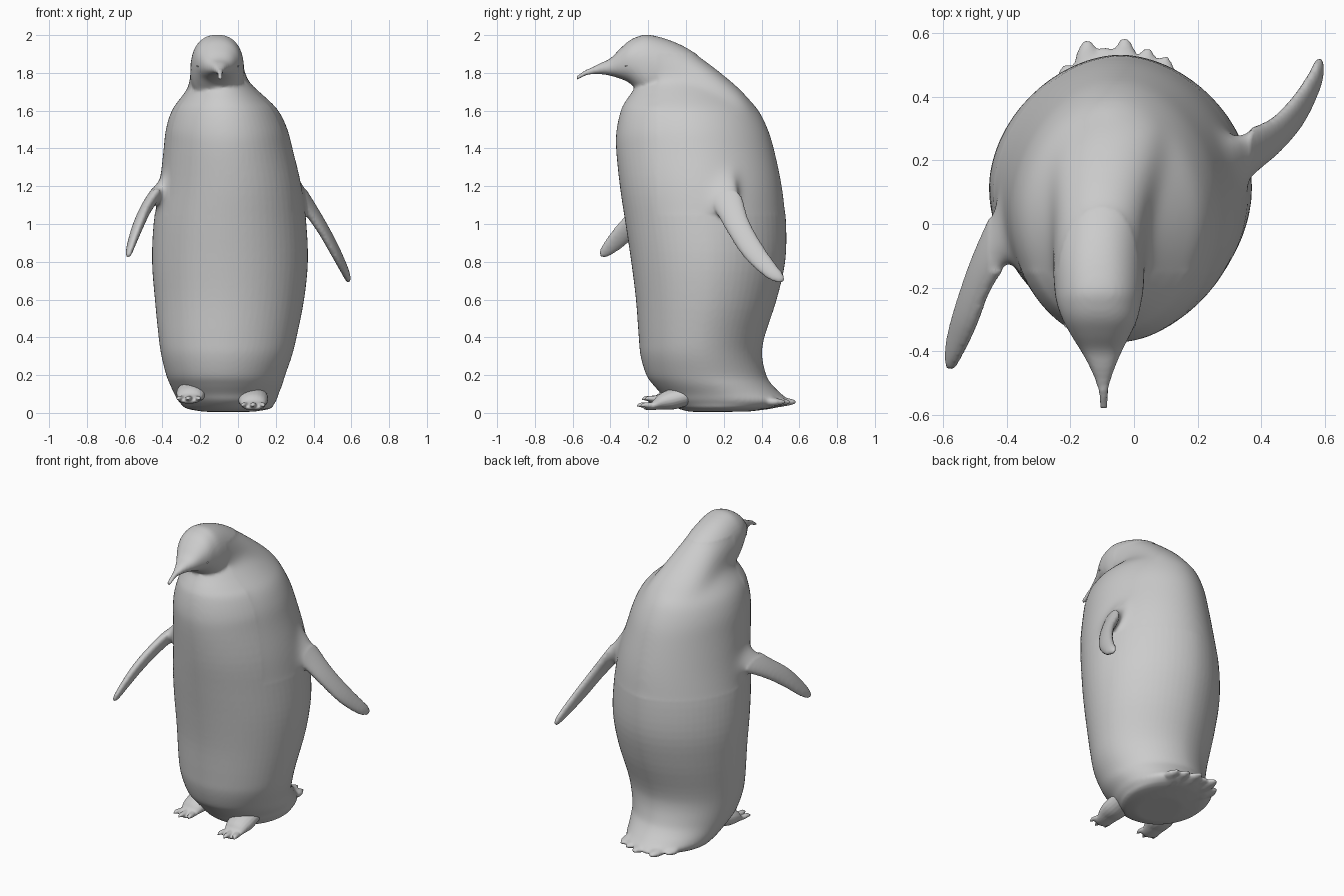
import bpy, bmesh, math
from mathutils import Vector

if "Cube" in bpy.data.objects:
    bpy.data.objects.remove(bpy.data.objects["Cube"])


def spline(rows, steps):
    """Catmull-Rom interpolation of rows of numbers."""
    out = []
    for i in range(len(rows) - 1):
        a, b = rows[max(i - 1, 0)], rows[i]
        c, d = rows[i + 1], rows[min(i + 2, len(rows) - 1)]
        for k in range(steps):
            t = k / steps
            out.append([0.5 * (2 * q + (r - p) * t + (2 * p - 5 * q + 4 * r - s) * t * t
                               + (3 * q - p - 3 * r + s) * t ** 3)
                        for p, q, r, s in zip(a, b, c, d)])
    out.append(list(rows[-1]))
    return out


def ring(center, u, v, power=2.0, n=64, back=None):
    """Superellipse; the +v half can have its own exponent."""
    pts = []
    for i in range(n):
        a = 2 * math.pi * i / n
        c, s = math.cos(a), math.sin(a)
        e = 2 / (back if back and s > 0 else power)
        pts.append(center + u * math.copysign(abs(c) ** e, c) + v * math.copysign(abs(s) ** e, s))
    return pts


def loft(bm, rings):
    loops = [[bm.verts.new(p) for p in r] for r in rings]
    n = len(loops[0])
    for a, b in zip(loops, loops[1:]):
        for i in range(n):
            j = (i + 1) % n
            bm.faces.new((a[i], a[j], b[j], b[i]))
    bm.faces.new(loops[0][::-1])
    bm.faces.new(loops[-1])


def blade(bm, path, normal, steps=6, n=20):
    """Tapered limb; path rows are x, y, z, half width, half thickness."""
    rows = spline(path, steps)
    rings = []
    for i, r in enumerate(rows):
        t = Vector(rows[min(i + 1, len(rows) - 1)][:3]) - Vector(rows[max(i - 1, 0)][:3])
        w = t.cross(Vector(normal)).normalized()
        th = w.cross(t).normalized()
        rings.append(ring(Vector(r[:3]), w * max(r[3], .001), th * max(r[4], .001), n=n))
    loft(bm, rings)


def finish(bm, name, voxel=None, smooth=0):
    bmesh.ops.recalc_face_normals(bm, faces=bm.faces[:])
    me = bpy.data.meshes.new(name)
    bm.to_mesh(me)
    bm.free()
    for p in me.polygons:
        p.use_smooth = True
    ob = bpy.data.objects.new(name, me)
    bpy.context.collection.objects.link(ob)
    if voxel:
        m = ob.modifiers.new("blend", 'REMESH')
        m.mode, m.voxel_size, m.use_smooth_shade = 'VOXEL', voxel, True
        s = ob.modifiers.new("soften", 'SMOOTH')
        s.factor, s.iterations = 0.5, smooth
    return ob


X, Y, Z = Vector((1, 0, 0)), Vector((0, 1, 0)), Vector((0, 0, 1))

# Torso flaring into the tail: z, x min, x max, y front, y back
torso = [(.006, -.18, .08, .02, .32), (.022, -.27, .17, -.04, .45), (.045, -.30, .19, -.08, .525),
         (.07, -.32, .205, -.11, .54), (.1, -.337, .215, -.13, .505), (.15, -.36, .235, -.175, .455),
         (.2, -.38, .25, -.21, .425), (.3, -.405, .285, -.24, .403), (.4, -.42, .31, -.25, .415),
         (.6, -.44, .35, -.265, .48), (.8, -.455, .37, -.29, .525), (1.0, -.447, .362, -.32, .53),
         (1.2, -.418, .338, -.35, .51), (1.4, -.395, .29, -.37, .468), (1.5, -.385, .265, -.367, .438),
         (1.6, -.355, .218, -.345, .39), (1.65, -.32, .17, -.32, .345), (1.7, -.28, .115, -.285, .285),
         (1.75, -.25, .06, -.255, .21), (1.8, -.235, .02, -.24, .1)]
bm = bmesh.new()
loft(bm, [ring(Vector(((a + b) / 2, (f + k) / 2, z)), X * (b - a) / 2, Y * (k - f) / 2, 2, back=1.85)
          for z, a, b, f, k in spline(torso, 4)])

# Head, beak and nape: y, z bottom, z top, x centre, half width
head = [(-.582, 1.758, 1.782, -.095, .012), (-.53, 1.786, 1.816, -.096, .016),
        (-.5, 1.792, 1.828, -.097, .022), (-.45, 1.793, 1.853, -.099, .04),
        (-.4, 1.785, 1.877, -.102, .064), (-.35, 1.77, 1.927, -.105, .092),
        (-.3, 1.747, 1.971, -.107, .117), (-.25, 1.7, 1.994, -.11, .132),
        (-.2, 1.65, 2.002, -.11, .14), (-.1, 1.6, 1.978, -.11, .145), (0, 1.55, 1.934, -.105, .15),
        (.1, 1.5, 1.868, -.095, .165), (.2, 1.45, 1.79, -.08, .18), (.3, 1.4, 1.702, -.06, .175),
        (.37, 1.35, 1.61, -.05, .13), (.41, 1.35, 1.52, -.045, .07)]
loft(bm, [ring(Vector((x, y, (a + b) / 2)), X * w, Z * (b - a) / 2, 2.25 - max(0, min(.3, y + .15)))
          for y, a, b, x, w in spline(head, 4)])

# Tail feather ridges fanning out from under the torso
for x, y in ((-.21, .5), (-.145, .577), (-.09, .555), (-.03, .582), (.04, .55), (.095, .525)):
    root = -.055 + (x + .055) * .6
    blade(bm, [(root, .25, .045, .025, .035), (root * .5 + x * .5, .42, .06, .045, .04),
               (x, y - .06, .058, .042, .024), (x, y, .058, .014, .011)], (0, 0, 1), 4, 12)

# Flippers, one swung back and one forward: x, y, z, half width, half thickness
blade(bm, [(.20, .11, 1.32, .14, .03), (.28, .16, 1.22, .12, .038), (.357, .22, 1.115, .084, .036),
           (.44, .275, .99, .066, .03), (.51, .35, .865, .06, .027), (.56, .435, .765, .047, .022),
           (.579, .488, .72, .034, .017), (.583, .518, .70, .012, .01)], (.9, -.2, .4))
blade(bm, [(-.28, .10, 1.31, .14, .03), (-.365, .02, 1.23, .115, .036), (-.432, -.07, 1.16, .084, .035),
           (-.485, -.17, 1.085, .068, .031), (-.525, -.28, 1.0, .064, .029), (-.558, -.37, .91, .052, .023),
           (-.575, -.427, .853, .034, .017), (-.58, -.453, .83, .012, .01)], (-.9, -.2, .3))
body = finish(bm, "body_with_flippers", 0.0105, 4)

# Bake the blend, then soften only the nape, shoulders and flipper roots
evaluated = body.evaluated_get(bpy.context.evaluated_depsgraph_get())
bm = bmesh.new()
bm.from_mesh(evaluated.to_mesh())
region = [v for v in bm.verts if 1.05 < v.co.z < 1.9 and v.co.y > -.15 and abs(v.co.x + .045) < .41]
for _ in range(60):
    bmesh.ops.smooth_vert(bm, verts=region, factor=.5, use_axis_x=True, use_axis_y=True, use_axis_z=True)
body.modifiers.clear()
bm.to_mesh(body.data)
bm.free()

# Feet: instep hump and three clawed toes
for name, x, y, z, turn in (("left_foot", -.265, -.235, .065, -.1), ("right_foot", .08, -.262, .03, 0)):
    bm = bmesh.new()
    c, s = math.cos(turn), math.sin(turn)

    def at(dx, dy, dz, w, t):
        return (x + dx * c - dy * s, y + dy * c + dx * s, z + dz, w, t)

    blade(bm, [at(0, .3, .07, .07, .05), at(0, .2, .045, .08, .055), at(0, .14, .03, .074, .045),
               at(0, .1, .012, .062, .027), at(0, .06, .0, .052, .016),
               at(0, .04, -.002, .03, .008)], (0, 0, 1))
    for d in (-1, 0, 1):
        reach = .02 * abs(d)
        blade(bm, [at(.025 * d, .12, .012, .018, .02), at(.043 * d, .05 + reach, .01, .019, .016),
                   at(.052 * d, .02 + reach, .012, .014, .012),
                   at(.058 * d, reach, .004, .003, .003)], (0, 0, 1), 4, 12)
    finish(bm, name, 0.005, 3)

# Eyes
bm = bmesh.new()
for side in (-1, 1):
    before = set(bm.verts)
    bmesh.ops.create_uvsphere(bm, u_segments=16, v_segments=10, radius=.011)
    for v in set(bm.verts) - before:
        v.co = Vector((v.co.x * .6, v.co.y * 1.4, v.co.z * .5)) + Vector((-.107 + side * .106, -.31, 1.835))
finish(bm, "eyes")
